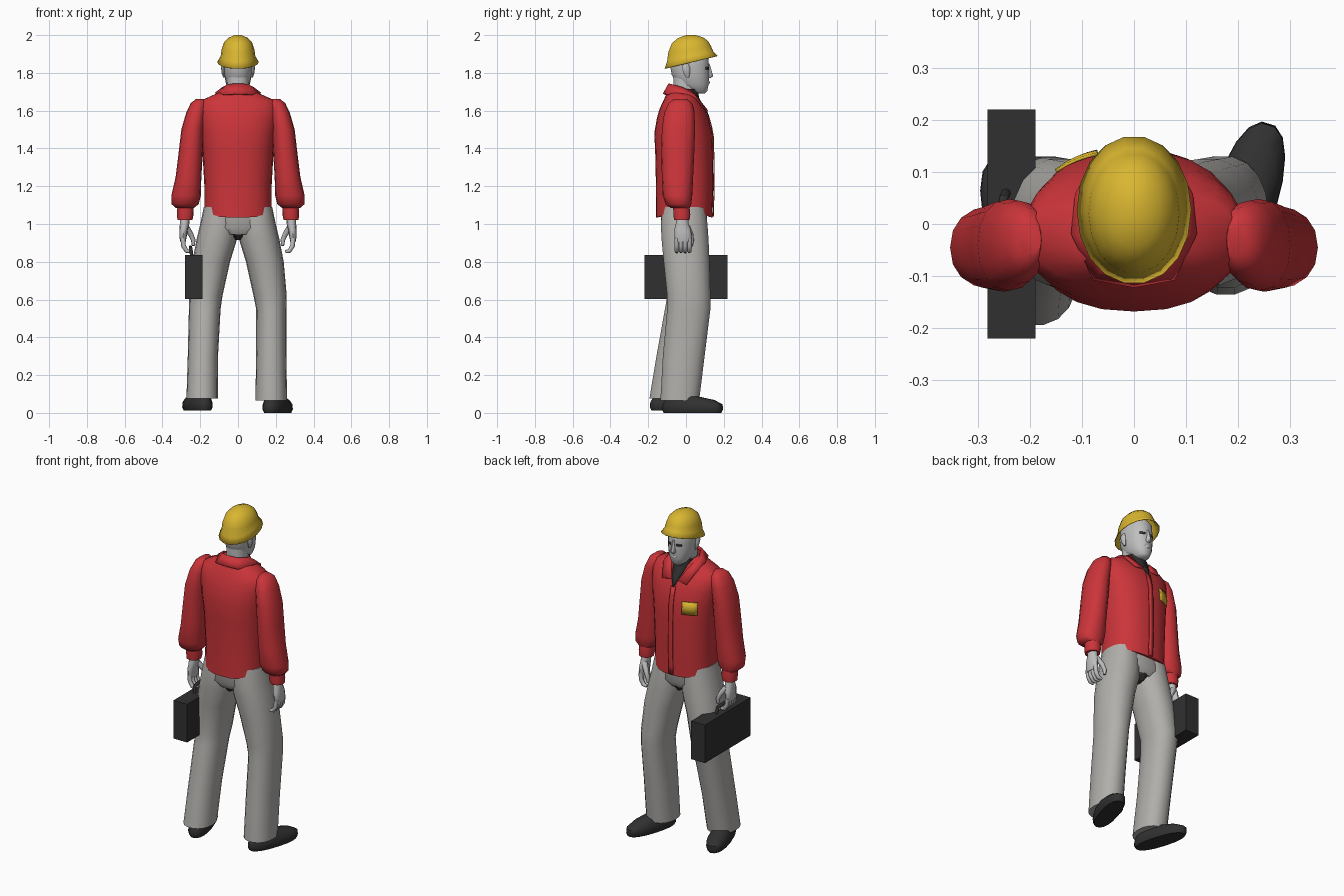
import bpy, bmesh, math
from mathutils import Vector


def material(name, r, g, b):
    m = bpy.data.materials.new(name)
    m.diffuse_color = (r, g, b, 1)
    return m


RED = material("jacket red", 0.60, 0.035, 0.042)
YELLOW = material("helmet yellow", 0.70, 0.47, 0.03)
GREY = material("trouser grey", 0.44, 0.43, 0.41)
SKIN = material("skin grey", 0.52, 0.52, 0.52)
DARK = material("dark grey", 0.03, 0.03, 0.03)


def make(name, verts, faces, mat):
    me = bpy.data.meshes.new(name)
    me.from_pydata([tuple(v) for v in verts], [], faces)
    bm = bmesh.new()
    bm.from_mesh(me)
    bmesh.ops.recalc_face_normals(bm, faces=bm.faces)
    bm.to_mesh(me)
    bm.free()
    me.materials.append(mat)
    ob = bpy.data.objects.new(name, me)
    bpy.context.collection.objects.link(ob)
    return ob


def skin_rings(name, rings, mat, bottom=True):
    n = len(rings[0])
    verts = [v for r in rings for v in r]
    faces = [(i*n + j, i*n + (j+1) % n, (i+1)*n + (j+1) % n, (i+1)*n + j)
             for i in range(len(rings)-1) for j in range(n)]
    faces.append(tuple(range(len(verts)-n, len(verts))))
    if bottom:
        faces.append(tuple(range(n)))
    return make(name, verts, faces, mat)


def loft(name, rows, mat, n=18, p=2.2, hem=0, bottom=True):
    """Stacked oval rings: x, y, z, rx, ry and an optional tilt in y."""
    rings = []
    for k, (x, y, z, rx, ry, *tilt) in enumerate(rows):
        ring = []
        for j in range(n):
            a = 2*math.pi*j/n
            c, s = math.cos(a), math.sin(a)
            dx = rx*math.copysign(abs(c)**(2/p), c)
            dy = ry*math.copysign(abs(s)**(2/p), s)
            dz = dy*tilt[0] if tilt else 0
            if k == 0:
                dz += hem*abs(c)**4
            ring.append((x+dx, y+dy, z+dz))
        rings.append(ring)
    return skin_rings(name, rings, mat, bottom)


def tube(name, pts, radii, mat, ref=(0, 1, 0), n=8):
    pts = [Vector(q) for q in pts]
    rings = []
    for i, q in enumerate(pts):
        d = (pts[min(i+1, len(pts)-1)] - pts[max(i-1, 0)]).normalized()
        u = d.cross(Vector(ref)).normalized()
        w = d.cross(u)
        rings.append([q + radii[i]*(u*math.cos(2*math.pi*j/n) + w*math.sin(2*math.pi*j/n))
                      for j in range(n)])
    return skin_rings(name, rings, mat)


def grid(name, rows, mat, thick=0.006):
    m = len(rows[0])
    faces = [(i*m+j, i*m+j+1, (i+1)*m+j+1, (i+1)*m+j)
             for i in range(len(rows)-1) for j in range(m-1)]
    ob = make(name, [v for r in rows for v in r], faces, mat)
    s = ob.modifiers.new("thickness", 'SOLIDIFY')
    s.thickness = thick
    s.offset = 0
    return ob


# Jacket body
BODY = [(0, -.01, 1.035, .178, .15), (0, -.007, 1.2, .178, .152), (0, -.01, 1.38, .188, .153),
        (0, -.014, 1.48, .2, .154), (0, -.017, 1.56, .212, .137), (0, -.02, 1.61, .215, .12),
        (0, -.025, 1.652, .2, .095), (0, -.025, 1.69, .115, .078), (0, -.025, 1.715, .075, .065)]
loft("jacket_body", BODY, RED, n=24, p=2.3, hem=.055)


def chest(x, z, lift=.004):
    """Point on the front of the jacket."""
    for a, b in zip(BODY, BODY[1:]):
        if z <= b[2]:
            break
    t = (z-a[2])/(b[2]-a[2])
    cy, rx, ry = (a[i]+(b[i]-a[i])*t for i in (1, 3, 4))
    return (x, cy + ry*max(0, 1-abs(x/rx)**2.3)**(1/2.3) + lift, z)


# Jacket front: placket, badge and open neck
grid("jacket_placket", [[chest(x, 1.04+.53*i/10) for x in (-.014, .014)] for i in range(11)], RED)
grid("chest_badge", [[chest(-.15+.02*j, 1.425+.0375*i, .005) for j in range(5)]
                     for i in range(3)], YELLOW)
grid("undershirt_front", [[chest(s*(.004+(z-1.565)*.36), z) for s in (-1, 0, 1)]
                          for z in (1.565, 1.61, 1.652, 1.69, 1.71)], DARK)
loft("undershirt_neck", [(0, 0, 1.64, .072, .075), (0, -.003, 1.715, .066, .066)], DARK)

# Folded collar
TOP = [(0, -.088, 1.742), (.05, -.075, 1.738), (.078, -.02, 1.722), (.068, .04, 1.69), (.022, .108, 1.605)]
LOW = [(0, -.118, 1.688), (.075, -.105, 1.685), (.118, -.02, 1.692), (.112, .055, 1.665), (.08, .112, 1.595)]


def both(pts):
    return [(-x, y, z) for x, y, z in pts[:0:-1]] + pts


grid("collar", [both(TOP), both(LOW)], RED, .01)

# Sleeves, cuffs and hands
ARM = [(.281, -.03, 1.085, .048, .05), (.28, -.04, 1.105, .072, .068), (.275, -.045, 1.15, .078, .078),
       (.262, -.045, 1.25, .068, .083), (.25, -.043, 1.38, .064, .087), (.24, -.04, 1.5, .06, .088),
       (.222, -.035, 1.59, .052, .08), (.208, -.03, 1.64, .042, .062), (.2, -.03, 1.662, .022, .035)]
for side, s in (("left", -1), ("right", 1)):
    flip = lambda rows: [(s*r[0],) + tuple(r[1:]) for r in rows]
    loft(side + "_sleeve", flip(ARM), RED, n=16)
    loft(side + "_cuff", flip([(.281, -.022, 1.022, .04, .042), (.279, -.022, 1.05, .044, .046),
                               (.279, -.025, 1.095, .042, .044)]), RED, n=14)
    loft(side + "_palm", flip([(.291, -.015, .905, .014, .04), (.291, -.015, .93, .019, .046),
                               (.288, -.018, .97, .022, .044), (.283, -.02, 1.0, .025, .034),
                               (.281, -.02, 1.04, .026, .03)]), SKIN, n=12)
    for f in range(4):
        y = -.049 + .0225*f
        tube(f"{side}_finger_{f+1}",
             flip([(.292, y, .925), (.289, y, .885), (.272, y, .857), (.25, y, .853)]),
             (.013, .0125, .0115, .008), SKIN)
    tube(side + "_thumb", flip([(.277, .005, .985), (.25, .025, .945), (.237, .03, .915), (.236, .028, .885)]),
         (.018, .014, .012, .008), SKIN)

# Trousers
THIGH = [(.17, .015, .62, .088, .116), (.142, .003, .8, .1, .123),
         (.112, -.005, .92, .107, .126), (.1, -.01, 1.0, .1, .125), (.093, -.01, 1.09, .088, .115)]
SHIN = {"right": [(.176, -.033, .065, .084, .104), (.176, -.012, .3, .08, .112), (.176, .015, .55, .08, .116)],
        "left": [(-.19, -.092, .075, .083, .103), (-.186, -.05, .3, .08, .108), (-.176, 0, .55, .084, .113)]}
for side, s in (("left", -1), ("right", 1)):
    loft(side + "_trouser_leg", SHIN[side] + [(s*r[0],) + r[1:] for r in THIGH], GREY)
loft("trouser_seat", [(0, -.01, .945, .12, .105), (0, -.01, .98, .19, .125), (0, -.01, 1.1, .17, .12)], GREY)
loft("crotch_gap", [(0, -.008, .915, .015, .08), (0, -.008, .95, .05, .108)], DARK)

# Shoes, turned outwards
for side, x, y, z, turn in (("left", -.215, -.03, .012, 17), ("right", .21, .035, 0, -17)):
    shoe = loft(side + "_shoe", [(0, 0, 0, .053, .158), (0, 0, .018, .062, .167), (0, 0, .045, .061, .164),
                                 (0, -.015, .068, .052, .135), (0, -.06, .088, .045, .085),
                                 (0, -.07, .105, .038, .06)], DARK, p=2.3)
    shoe.location = (x, y, z)
    shoe.rotation_euler.z = math.radians(turn)

# Head and neck
loft("neck", [(0, -.008, 1.66, .06, .06), (0, -.005, 1.74, .058, .062), (0, 0, 1.81, .062, .07)], SKIN)
loft("head", [(0, .07, 1.69, .024, .03), (0, .058, 1.703, .042, .055), (0, .037, 1.74, .063, .084),
              (0, .023, 1.79, .073, .1), (0, .018, 1.84, .077, .104), (0, .02, 1.9, .074, .098),
              (0, .02, 1.95, .045, .06)], SKIN)
loft("nose", [(0, .118, 1.772, .012, .01), (0, .122, 1.783, .017, .022), (0, .118, 1.81, .01, .018),
              (0, .112, 1.85, .008, .012)], SKIN, n=8)
loft("lips", [(0, .112, 1.738, .014, .01), (0, .114, 1.748, .022, .013), (0, .113, 1.758, .015, .01)], SKIN, n=8)
for side, s in (("left", -1), ("right", 1)):
    loft(side + "_ear", [(s*.073, .008, 1.775, .006, .008), (s*.078, .004, 1.80, .009, .017),
                         (s*.08, 0, 1.83, .01, .02), (s*.076, 0, 1.85, .006, .012)], SKIN, n=8)
    grid(side + "_eye", [[(s*x, y, z) for x, y in ((.018, .12), (.032, .115), (.046, .104))]
                         for z in (1.819, 1.83)], DARK, .006)

# Hard hat: open shell with a flared, tilted rim
hat = loft("hard_hat", [(0, .027, 1.857, .11, .142, .24), (0, .022, 1.887, .092, .124, .22),
                        (0, .02, 1.925, .087, .115, .13), (0, .022, 1.962, .074, .098, .05),
                        (0, .025, 1.986, .05, .068, .02), (0, .027, 2.0, .018, .025, 0)],
           YELLOW, n=18, p=2.05, bottom=False)
sol = hat.modifiers.new("shell", 'SOLIDIFY')
sol.thickness = .004
sol.offset = -1

# Tool case with handle
bpy.ops.mesh.primitive_cube_add(size=1, location=(-.235, 0, .72))
case = bpy.context.object
case.name = "tool_case"
case.scale = (.092, .44, .232)
case.data.materials.append(DARK)
tube("case_handle", [(-.245, -.07, .83), (-.25, -.06, .872), (-.252, 0, .878), (-.25, .05, .872), (-.245, .06, .83)],
     (.009,)*5, DARK, ref=(1, 0, 0))

bpy.ops.object.select_all(action='SELECT')
case.select_set(False)
bpy.context.view_layer.objects.active = hat
bpy.ops.object.shade_smooth_by_angle(angle=math.radians(50))
